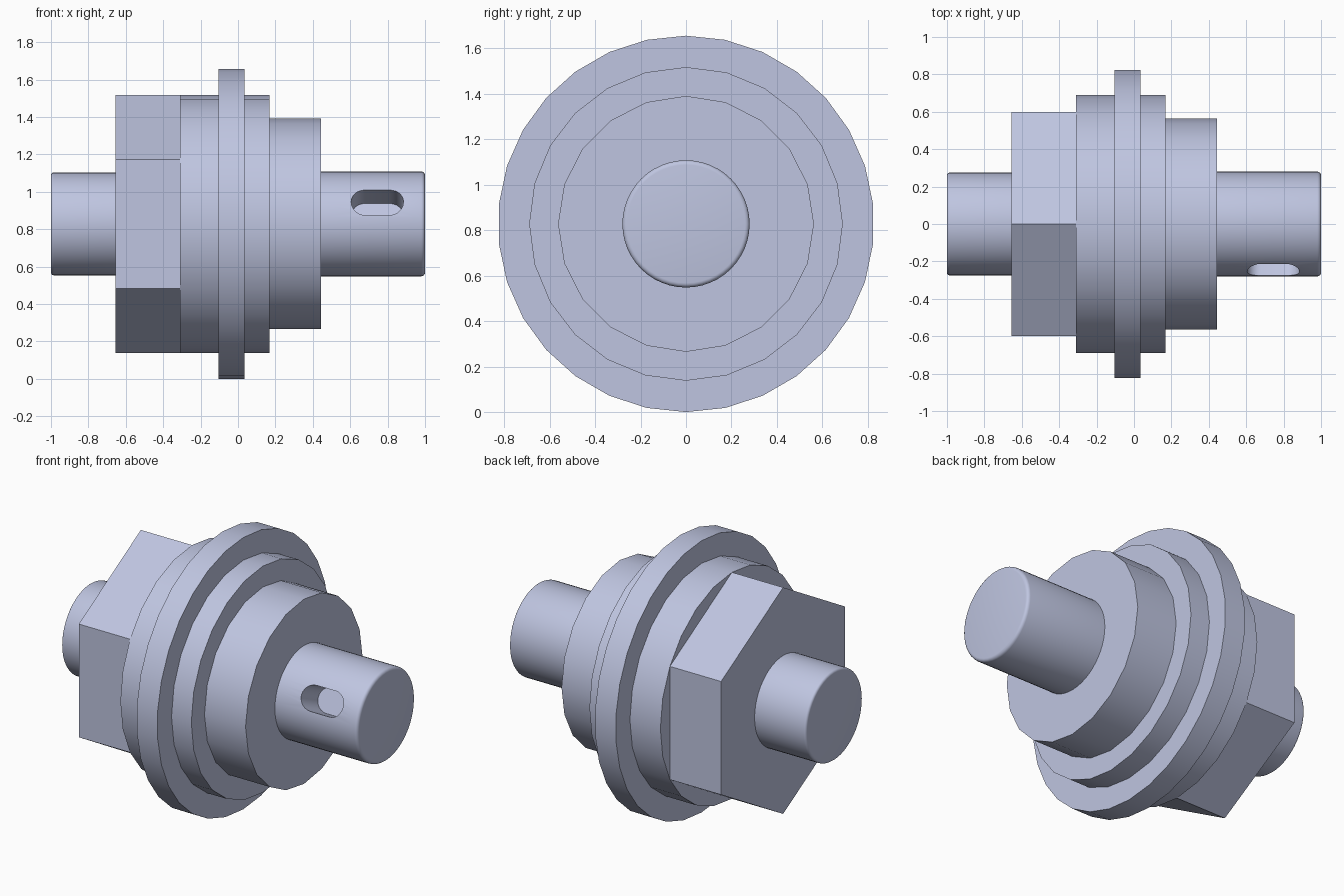
import bpy, bmesh, math
from mathutils import Matrix

if "Cube" in bpy.data.objects:
    bpy.data.objects.remove(bpy.data.objects["Cube"])

AXIS_Z = 0.828  # height of the shared turning axis

steel = bpy.data.materials.new("blue grey steel")
steel.diffuse_color = (0.52, 0.56, 0.75, 1)
steel.use_nodes = True
steel.node_tree.nodes["Principled BSDF"].inputs["Base Color"].default_value = steel.diffuse_color


def finish(name, bm, smooth=30):
    bmesh.ops.recalc_face_normals(bm, faces=bm.faces)
    me = bpy.data.meshes.new(name)
    bm.to_mesh(me)
    bm.free()
    ob = bpy.data.objects.new(name, me)
    bpy.context.collection.objects.link(ob)
    me.materials.append(steel)
    bpy.ops.object.select_all(action='DESELECT')
    ob.select_set(True)
    bpy.context.view_layer.objects.active = ob
    if smooth:
        bpy.ops.object.shade_smooth_by_angle(angle=math.radians(smooth))
    return ob


def turned(name, profile, sides, smooth=30):
    """Closed solid of (x, radius) rings around the axis, one corner at the top."""
    bm = bmesh.new()
    rings = []
    for x, r in profile:
        rings.append([bm.verts.new((x, r * math.sin(a), AXIS_Z + r * math.cos(a)))
                      for a in (2 * math.pi * i / sides for i in range(sides))])
    for lo, hi in zip(rings, rings[1:]):
        for i in range(sides):
            j = (i + 1) % sides
            bm.faces.new((lo[i], lo[j], hi[j], hi[i]))
    bm.faces.new(rings[0])
    bm.faces.new(rings[-1])
    return finish(name, bm, smooth)


def rounded_end(x, r, b, side):
    """Quarter-round from the barrel to the end face at x."""
    return [(x - side * b * (1 - math.sin(t)), r - b * (1 - math.cos(t)))
            for t in (math.pi / 2 * k / 4 for k in range(5))]


# Hexagonal head, collar body, flange and front boss
turned("hex_head", [(-0.655, 0.69), (-0.31, 0.69)], 6, 0)
turned("collar_body", [(-0.31, 0.69), (0.168, 0.69)], 24)
turned("flange", [(-0.105, 0.828), (0.035, 0.828)], 30)
turned("boss", [(0.168, 0.563), (0.445, 0.563)], 20)

# Shafts with rounded ends
turned("rear_shaft", rounded_end(-1, 0.275, 0.015, -1)[::-1] + [(-0.655, 0.275)], 48)
shaft = turned("drive_shaft", [(0.445, 0.28)] + rounded_end(1, 0.28, 0.02, 1), 48)

# Keyway cutter: a stadium prism pointing outward, tilted above the front
half_w, x0, x1, floor, tilt = 0.074, 0.605, 0.885, 0.1, math.radians(25)
bm = bmesh.new()
outline = []
for cx, start in ((x1 - half_w, -90), (x0 + half_w, 90)):
    for k in range(13):
        a = math.radians(start + 15 * k)
        outline.append((cx + half_w * math.cos(a), half_w * math.sin(a)))
base = bm.faces.new([bm.verts.new((x, -floor, z)) for x, z in outline])
ext = bmesh.ops.extrude_face_region(bm, geom=[base])
bmesh.ops.translate(bm, vec=(0, -0.3, 0),
                    verts=[v for v in ext["geom"] if isinstance(v, bmesh.types.BMVert)])
bm.transform(Matrix.Translation((0, 0, AXIS_Z)) @ Matrix.Rotation(-tilt, 4, 'X'))
cutter = finish("keyway_cutter", bm)
cutter.hide_render = True
cutter.hide_set(True)

# Cut the keyway into the drive shaft
cut = shaft.modifiers.new("keyway", 'BOOLEAN')
cut.operation = 'DIFFERENCE'
cut.solver = 'EXACT'
cut.object = cutter
bpy.context.view_layer.objects.active = shaft
bpy.ops.object.modifier_apply(modifier=cut.name)
bpy.data.objects.remove(cutter)
shaft.select_set(True)
bpy.ops.object.shade_smooth_by_angle(angle=math.radians(30))
